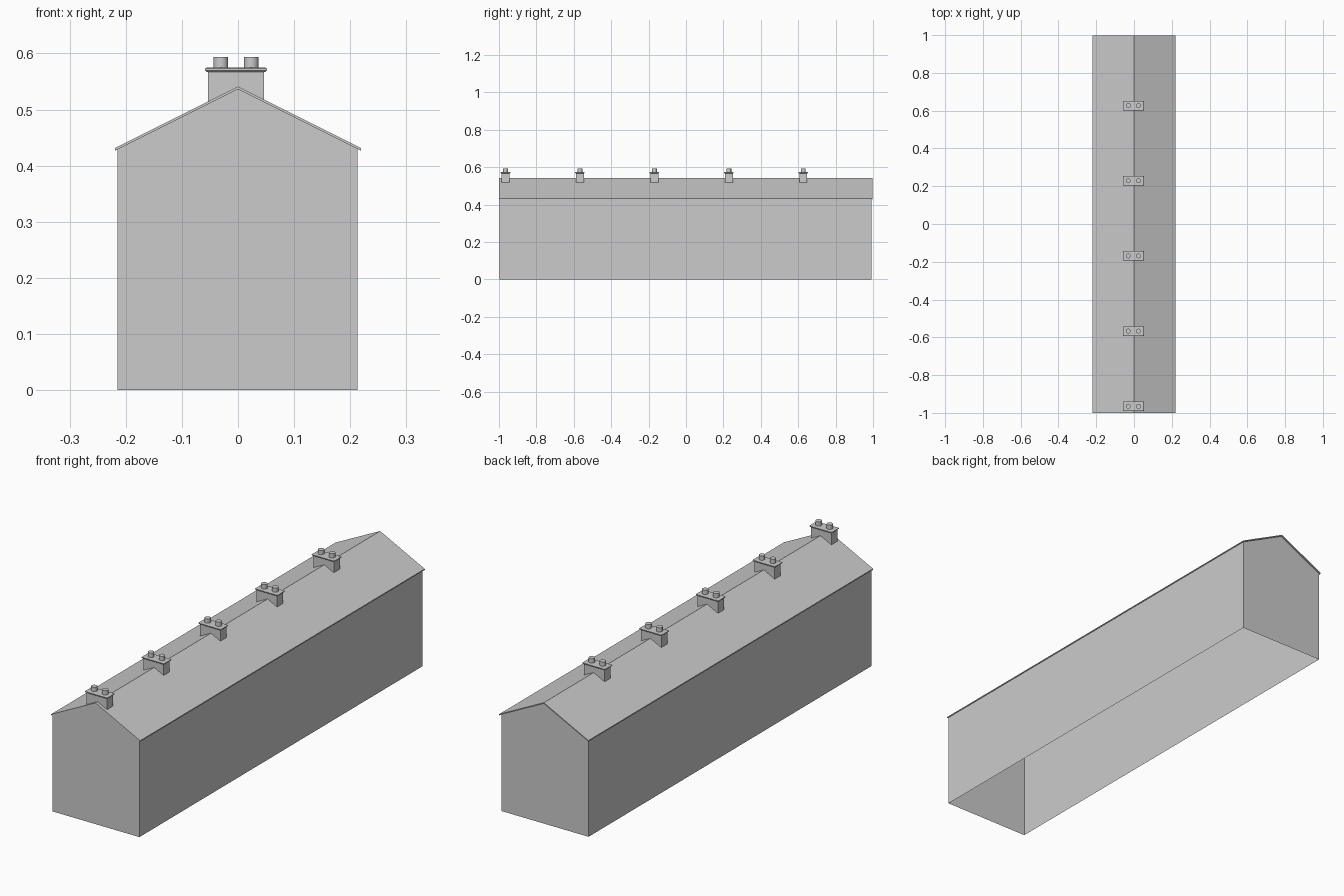
import bpy, bmesh

if "Cube" in bpy.data.objects:
    bpy.data.objects.remove(bpy.data.objects["Cube"])

def roof_z(x, apex):
    return apex - 0.5 * abs(x)

def make_object(name, bm):
    bmesh.ops.recalc_face_normals(bm, faces=bm.faces)
    mesh = bpy.data.meshes.new(name)
    bm.to_mesh(mesh)
    bm.free()
    ob = bpy.data.objects.new(name, mesh)
    bpy.context.collection.objects.link(ob)
    return ob

def extrude_profile(name, pts, y0, y1, skip_edges=()):
    """Extrude an (x, z) outline along y; listed outline edges stay open."""
    bm = bmesh.new()
    a = [bm.verts.new((x, y0, z)) for x, z in pts]
    b = [bm.verts.new((x, y1, z)) for x, z in pts]
    bm.faces.new(a)
    bm.faces.new(b)
    n = len(pts)
    for i in range(n):
        if i not in skip_edges:
            j = (i + 1) % n
            bm.faces.new((a[i], a[j], b[j], b[i]))
    return make_object(name, bm)

APEX, UNDER = 0.541, 0.536

# Thin shell walls with gables: open below and under the roof
L, R = -0.215, 0.213
extrude_profile("walls",
                [(L, 0), (R, 0), (R, roof_z(R, UNDER)), (0, UNDER), (L, roof_z(L, UNDER))],
                -0.996, 0.991, skip_edges=(0, 2, 3))

# Thin pitched roof slab with vertical eaves
E = 0.219
extrude_profile("roof",
                [(-E, roof_z(E, UNDER)), (0, UNDER), (E, roof_z(E, UNDER)),
                 (E, roof_z(E, APEX)), (0, APEX), (-E, roof_z(E, APEX))],
                -1.0, 0.998)

def chimney_cap(name, cx, cy):
    # Stacked rectangular rings: (half width, half depth, z)
    bm = bmesh.new()
    rings = []
    for hx, hy, z in [(0.052, 0.0225, 0.567), (0.0555, 0.0255, 0.570),
                      (0.0555, 0.0255, 0.573), (0.052, 0.0225, 0.575)]:
        rings.append([bm.verts.new((cx + sx * hx, cy + sy * hy, z))
                      for sx, sy in ((-1, -1), (1, -1), (1, 1), (-1, 1))])
    bm.faces.new(rings[0])
    bm.faces.new(rings[-1])
    for lo, hi in zip(rings, rings[1:]):
        for i in range(4):
            j = (i + 1) % 4
            bm.faces.new((lo[i], lo[j], hi[j], hi[i]))
    make_object(name, bm)

# Row of five chimneys along the ridge
for k in range(5):
    cx, cy = -0.0035, -0.965 + 0.398 * k
    l, r = cx - 0.05, cx + 0.05
    sink = APEX - 0.002
    # Stack notched to sit astride the ridge
    extrude_profile(f"chimney_stack_{k + 1}",
                    [(l, roof_z(l, sink)), (0, sink), (r, roof_z(r, sink)),
                     (r, 0.568), (l, 0.568)], cy - 0.021, cy + 0.021)
    chimney_cap(f"chimney_cap_{k + 1}", cx, cy)
    # Two round pots
    for side, dx in (("left", -0.027), ("right", 0.027)):
        bpy.ops.mesh.primitive_cylinder_add(vertices=16, radius=0.013, depth=0.020,
                                            location=(cx + dx, cy, 0.584))
        bpy.context.object.name = f"chimney_pot_{side}_{k + 1}"
        bpy.ops.object.shade_smooth_by_angle()
